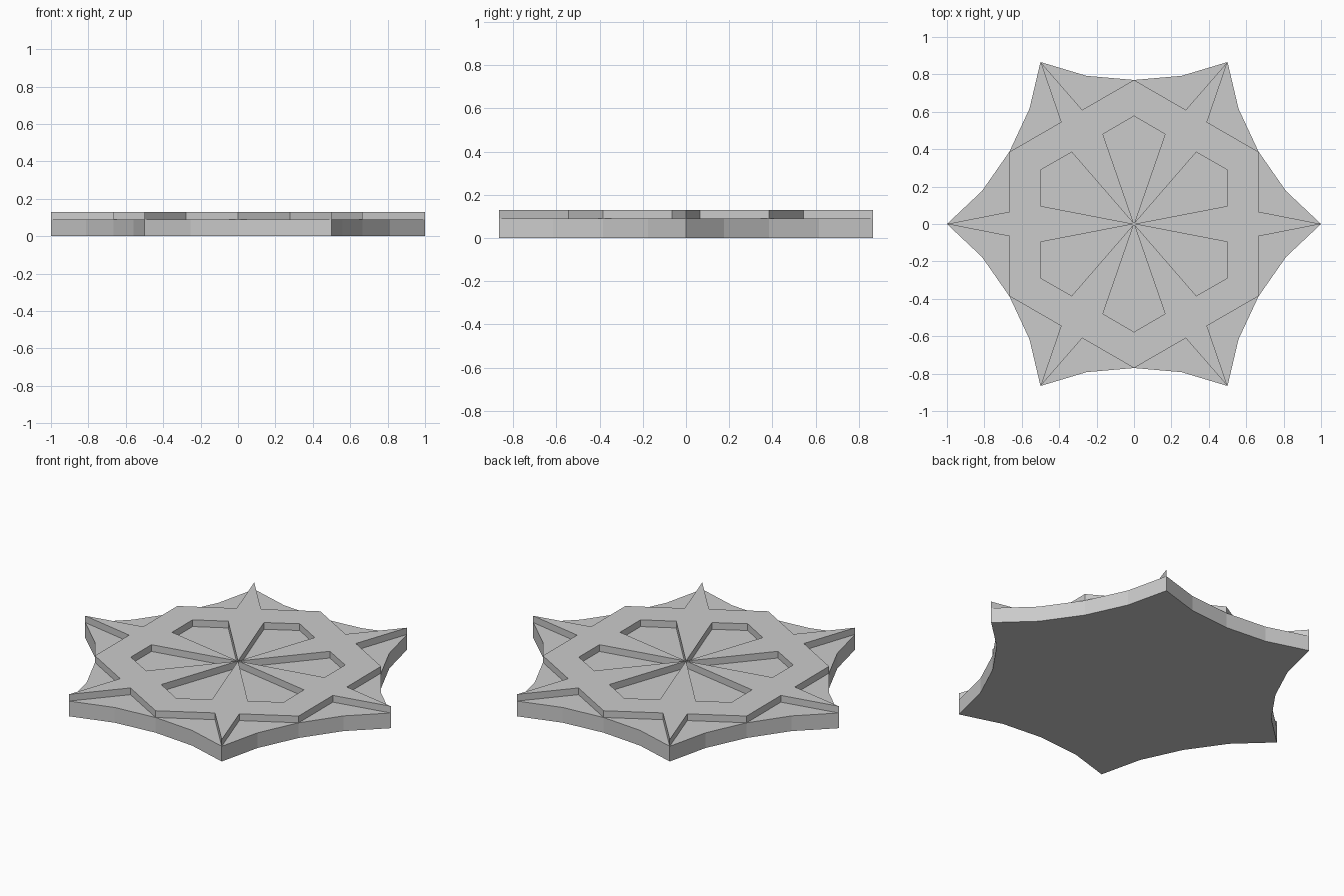
import bpy, bmesh
from math import cos, sin, radians

if "Cube" in bpy.data.objects:
    bpy.data.objects.remove(bpy.data.objects["Cube"])

FLOOR, TOP = 0.09, 0.13
bm = bmesh.new()


def polar(r, deg, z):
    return (r * cos(radians(deg)), r * sin(radians(deg)), z)


def face(points):
    return bm.faces.new([bm.verts.new(p) for p in points])


def flat(profile, turn, z):
    return face([polar(r, a + turn, z) for r, a in profile])


def wall(p, q, turn, low, high):
    face([polar(p[0], p[1] + turn, low), polar(q[0], q[1] + turn, low),
          polar(q[0], q[1] + turn, high), polar(p[0], p[1] + turn, high)])


# key points of one sixth, as (radius, angle)
centre, tip = (0, 0), (1, 0)
notch_l, notch_r = (0.77, 30), (0.77, -30)
shoulder_l, shoulder_r = (0.67, 5.6), (0.67, -5.6)
petal_l, petal_r = (0.508, 10.9), (0.508, -10.9)
peak_l, peak_r = (0.577, 30), (0.577, -30)
rim_a, rim_b = (0.832, 12.2), (0.832, 47.8)

outline = []
for k in range(6):
    t = 60 * k
    # raised star arm with its share of the ring
    flat([centre, petal_r, peak_r, notch_r, shoulder_r, tip,
          shoulder_l, notch_l, peak_l, petal_l], t, TOP)
    for chain in ([peak_l, petal_l, centre, petal_r, peak_r],
                  [notch_r, shoulder_r, tip, shoulder_l, notch_l]):
        for p, q in zip(chain, chain[1:]):
            wall(p, q, t, FLOOR, TOP)
    # sunken petal
    flat([centre, petal_l, peak_l, (0.508, 49.1)][:2] + [peak_l, (0.508, 49.1)], t, FLOOR)
    # lower ledges beside the arm
    flat([tip, rim_a, notch_l, shoulder_l], t, FLOOR)
    flat([tip, shoulder_r, notch_r, (0.832, -12.2)], t, FLOOR)
    # outer side of the plate
    rim = [tip, rim_a, notch_l, rim_b, (1, 60)]
    for p, q in zip(rim, rim[1:]):
        wall(p, q, t, 0, FLOOR)
    outline += [(r, a + t) for r, a in rim[:-1]]

# underside
flat(outline[::-1], 0, 0)

bmesh.ops.remove_doubles(bm, verts=bm.verts, dist=0.0005)
bmesh.ops.recalc_face_normals(bm, faces=bm.faces)
mesh = bpy.data.meshes.new("star_plate")
bm.to_mesh(mesh)
bm.free()
bpy.context.collection.objects.link(bpy.data.objects.new("star_plate", mesh))
